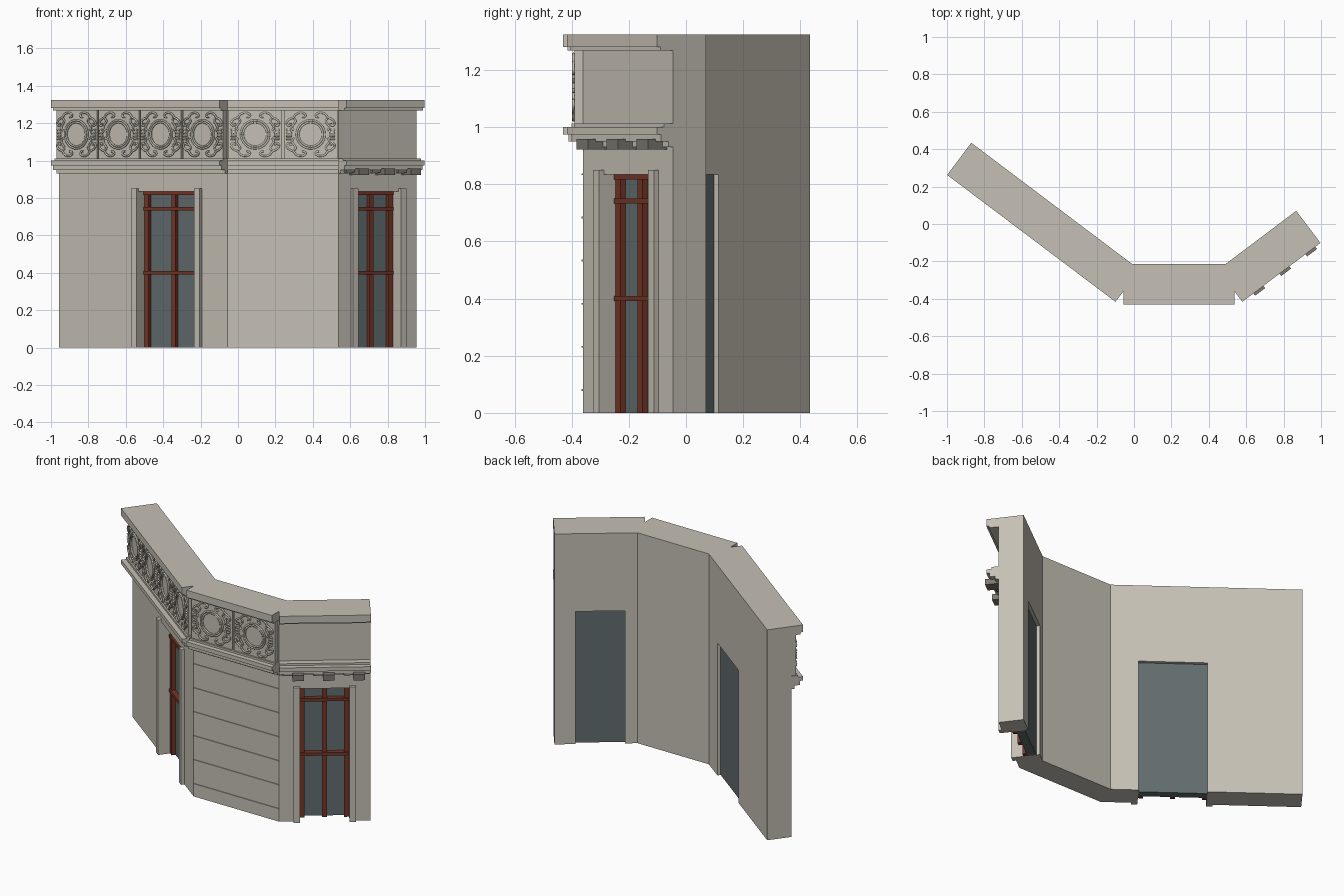
import bpy, bmesh, math
from mathutils import Matrix, Vector

cube = bpy.data.objects.get("Cube")
if cube:
    bpy.data.objects.remove(cube)


def material(name, rgb):
    m = bpy.data.materials.new(name)
    m.use_nodes = True
    m.diffuse_color = (*rgb, 1)
    bsdf = m.node_tree.nodes["Principled BSDF"]
    bsdf.inputs["Base Color"].default_value = (*rgb, 1)
    bsdf.inputs["Roughness"].default_value = 0.8
    return m


stone = material("warm_stone", (0.56, 0.53, 0.46))
dark_stone = material("dark_stone", (0.2, 0.19, 0.165))
glass = material("grey_blue_glass", (0.12, 0.15, 0.155))
wood = material("red_brown_wood", (0.18, 0.035, 0.02))

THICK = 0.145
TOP = 1.325
BEND = math.radians(37)
MITRE = THICK * math.tan(BEND / 2)


class Wing:
    """One straight run: u along the front face, v outward from it."""

    def __init__(self, name, origin, angle, length, start=0, end=0):
        self.name, self.length = name, length
        self.start, self.end = start, end      # mitre shift of the back corners
        self.matrix = Matrix.Translation((*origin, 0)) @ Matrix.Rotation(angle, 4, 'Z')

    def link(self, part, data, mat):
        ob = bpy.data.objects.new(self.name + "_" + part, data)
        bpy.context.collection.objects.link(ob)
        data.materials.append(mat)
        ob.matrix_world = self.matrix
        return ob

    def prism(self, part, outline, z0, z1, mat=stone):
        bm = bmesh.new()
        face = bm.faces.new([bm.verts.new((u, -v, z0)) for u, v in outline])
        new = bmesh.ops.extrude_face_region(bm, geom=[face])["geom"]
        bmesh.ops.translate(bm, vec=(0, 0, z1 - z0),
                            verts=[g for g in new if isinstance(g, bmesh.types.BMVert)])
        bmesh.ops.recalc_face_normals(bm, faces=bm.faces)
        me = bpy.data.meshes.new(part)
        bm.to_mesh(me)
        bm.free()
        return self.link(part, me, mat)

    def box(self, part, u0, u1, v0, v1, z0, z1, mat=stone):
        return self.prism(part, [(u0, v0), (u1, v0), (u1, v1), (u0, v1)], z0, z1, mat)

    def wall(self, part, u0, u1, z0, z1):
        # back corners shift where the run meets its neighbour
        b0 = u0 + (self.start if u0 == 0 else 0)
        b1 = u1 - (self.end if u1 == self.length else 0)
        self.prism(part, [(b0, -THICK), (b1, -THICK), (u1, 0), (u0, 0)], z0, z1)

    def cornices(self):
        layers = [("frieze_lip", 0.93, 0.95, 0.02), ("lower_moulding", 0.95, 0.975, 0.052),
                  ("ledge", 0.975, 1.0, 0.07), ("parapet_base", 1.0, 1.012, 0.04),
                  ("cap_moulding", 1.268, 1.28, 0.055), ("parapet_cap", 1.28, TOP, 0.07)]
        for part, z0, z1, depth in layers:
            self.box(part, 0, self.length, 0, depth, z0, z1)

    def door(self, u0, u1):
        head = 0.835
        self.wall("wall_first_pier", 0, u0, 0, head)
        self.wall("wall_second_pier", u1, self.length, 0, head)
        self.wall("wall_above_door", 0, self.length, head, TOP)
        for part, a in (("first_pilaster", u0 - 0.036), ("second_pilaster", u1)):
            self.box(part, a, a + 0.036, 0, 0.02, 0, 0.85)
        self.box("door_glass", u0, u1, -0.125, -0.075, 0, head, glass)
        mid = (u0 + u1) / 2
        for part, c in (("first_stile", u0 + 0.014), ("middle_stile", mid),
                        ("second_stile", u1 - 0.014)):
            self.box(part, c - 0.014, c + 0.014, -0.075, -0.052, 0, head, wood)
        for part, z in (("lock_rail", 0.4), ("transom_rail", 0.742), ("head_rail", 0.826)):
            self.box(part, u0, u1, -0.075, -0.044, z - 0.009, z + 0.009, wood)

    def ornaments(self, count):
        pitch = self.length / count
        for i in range(count):
            c = (i + 0.5) * pitch
            half = pitch / 2 - 0.006
            self.box("parapet_panel", c - half, c + half, 0, 0.03, 1.012, 1.268)
            self.scrollwork(c, 1.14)

    def scrollwork(self, cu, cz):
        cu_data = bpy.data.curves.new("scrollwork", 'CURVE')
        cu_data.dimensions = '3D'
        cu_data.bevel_depth = 0.0055
        cu_data.bevel_resolution = 1
        cu_data.resolution_u = 3

        def stroke(points, cyclic=False):
            s = cu_data.splines.new('NURBS')
            s.points.add(len(points) - 1)
            for p, (x, z) in zip(s.points, points):
                p.co = (cu + x, -0.034, cz + z, 1)
            s.order_u = 3
            s.use_cyclic_u = cyclic
            s.use_endpoint_u = not cyclic

        # central double ring
        for r in (0.077, 0.066):
            stroke([(r * math.cos(k * math.tau / 16), r * math.sin(k * math.tau / 16))
                    for k in range(16)], True)
        scroll = [(0.045, 0.092), (0.03, 0.09), (0.025, 0.108), (0.05, 0.118),
                  (0.08, 0.11), (0.09, 0.09), (0.108, 0.085), (0.128, 0.07),
                  (0.128, 0.048), (0.108, 0.045), (0.108, 0.06)]
        curl = [(0.09, 0.085), (0.075, 0.075), (0.09, 0.055), (0.105, 0.035), (0.09, 0.02)]
        for sx in (-1, 1):
            for sz in (-1, 1):
                for path in (scroll, curl):
                    stroke([(sx * x, sz * z) for x, z in path])
                stroke([(sx * 0.1, sz * 0.008), (sx * 0.115, sz * 0.01), (sx * 0.13, sz * 0.008)])
                stroke([(sx * 0.105, sz * 0.024), (sx * 0.118, sz * 0.026), (sx * 0.13, sz * 0.024)])
        ob = self.link("scrollwork", cu_data, stone)
        bpy.ops.object.select_all(action='DESELECT')
        ob.select_set(True)
        bpy.context.view_layer.objects.active = ob
        bpy.ops.object.convert(target='MESH')


left_corner, right_corner, front = -0.057, 0.537, -0.36
long_len, short_len = 1.127, 0.523
start = Vector((left_corner, front)) - long_len * Vector((math.cos(BEND), -math.sin(BEND)))

long_wing = Wing("long_wing", start, -BEND, long_len, end=MITRE)
middle = Wing("middle", (left_corner, front), 0, right_corner - left_corner, MITRE, MITRE)
short_wing = Wing("short_wing", (right_corner, front), BEND, short_len, start=MITRE)

for wing in (long_wing, middle, short_wing):
    wing.cornices()

# doors and ornamented parapets
long_wing.door(0.533, 0.92)
short_wing.door(0.12, 0.403)
long_wing.ornaments(4)
middle.ornaments(2)

# plain middle wall with thin horizontal courses
middle.wall("wall", 0, middle.length, 0, TOP)
for k in range(6):
    z = 0.08 + k * 0.151
    middle.box("course_strip", 0, middle.length, 0, 0.005, z - 0.003, z + 0.003)

# stepped brackets under the short ledge
for k in range(3):
    u = 0.108 + k * 0.174
    short_wing.box("bracket", u - 0.033, u + 0.033, 0, 0.085, 0.922, 0.958, dark_stone)
    short_wing.box("bracket_spacer", u - 0.087, u - 0.033, 0, 0.045, 0.936, 0.95, dark_stone)
